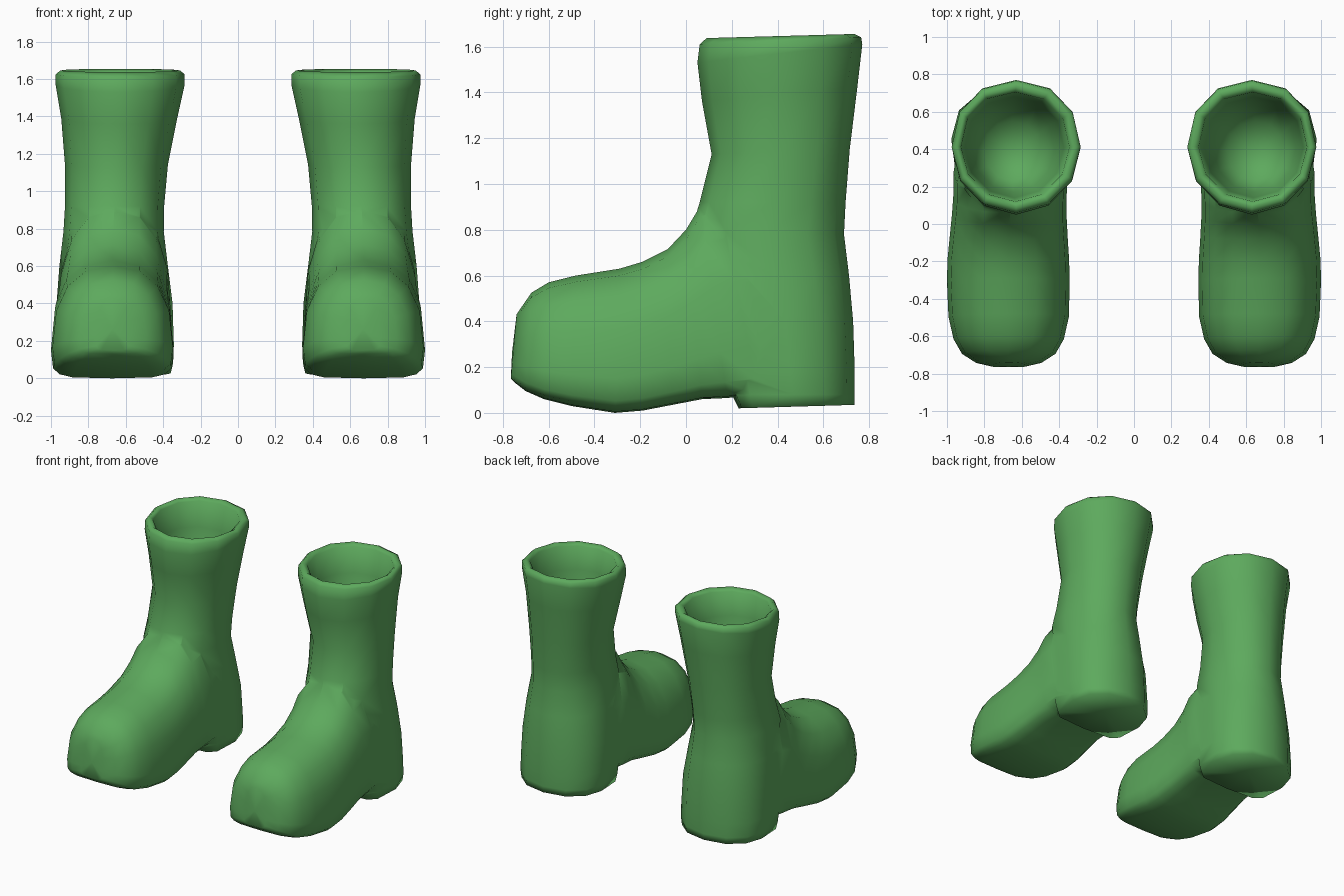
import bpy, bmesh, math
from mathutils import Vector

if "Cube" in bpy.data.objects:
    bpy.data.objects.remove(bpy.data.objects["Cube"], do_unlink=True)

green = bpy.data.materials.new("boot green")
green.use_nodes = True
colour = (0.11, 0.40, 0.11, 1)
green.diffuse_color = colour
green.node_tree.nodes["Principled BSDF"].inputs["Base Color"].default_value = colour

# Foot sections: top point (y, z), sole point (y, z), centre x, half width
foot_rows = [
    (-.74, .43, -.765, .15, .67, .09),
    (-.72, .46, -.745, .13, .67, .18),
    (-.675, .525, -.7, .095, .67, .25),
    (-.6, .57, -.62, .06, .67, .295),
    (-.48, .6, -.5, .03, .67, .322),
    (-.29, .63, -.31, 0, .672, .328),
    (-.19, .66, -.19, .01, .672, .325),
    (-.08, .715, -.06, .035, .67, .315),
    (0, .8, .07, .06, .667, .306),
    (.06, .9, .18, .065, .663, .303),
    (.14, .93, .32, .08, .66, .305),
    (.3, .9, .46, .1, .66, .28),
]
# Shaft sections: front point (y, z), back point (y, z), centre x, half width,
# squareness of the front
heel_rows = [
    (.23, .02, .735, .035, .66, .3, 5),
    (.2, .08, .737, .08, .66, .313, 4),
    (.17, .18, .737, .18, .66, .317, 3.5),
    (.14, .4, .73, .4, .66, .31, 2.7),
    (.08, .6, .712, .6, .665, .29, 2.4),
    (.02, .79, .69, .78, .665, .268, 2.2),
]
leg_rows = [
    (.06, .92, .697, .92, .66, .265, 2.1),
    (.112, 1.13, .715, 1.15, .65, .275, 2),
    (.07, 1.36, .748, 1.42, .635, .31, 2),
    (.05, 1.53, .77, 1.61, .63, .345, 2),
    (.06, 1.61, .765, 1.64, .63, .345, 2),
    (.09, 1.637, .735, 1.655, .63, .32, 2),
]
lining_rows = [
    (.12, 1.615, .705, 1.635, .635, .29, 2),
    (.14, 1.45, .68, 1.45, .64, .265, 2),
    (.17, 1.25, .64, 1.25, .645, .22, 2),
    (.23, 1.1, .55, 1.1, .65, .15, 2),
]


def foot_section(row):
    """Domed upper over a wide, flat sole."""
    return row, 2.4, 4.5, .24


def shaft_section(row):
    """Round back, with the front squared off by the row's own amount."""
    return row[:6], row[6], 2.15, .5


def section_points(section, sides, side):
    """Rounded outline strung between two points of the side profile."""
    (ay, az, by, bz, cx, half), front_square, back_square, waist = section
    front, back = Vector((0, ay, az)), Vector((0, by, bz))
    middle = back.lerp(front, waist)
    for i in range(sides):
        angle = math.tau * i / sides
        c, s = math.cos(angle), math.sin(angle)
        square, end = (front_square, front) if c > 0 else (back_square, back)
        point = middle.lerp(end, abs(c) ** (2 / square))
        point.x = side * (cx + half * math.copysign(abs(s) ** (2 / square), s))
        yield point


def loft(name, sections, sides, side, start_bulge, end_bulge):
    """Closed skin over the sections, with a shallow fan at each end."""
    bm = bmesh.new()
    rings = [[bm.verts.new(p) for p in section_points(s, sides, side)] for s in sections]
    for lower, upper in zip(rings, rings[1:]):
        for i in range(sides):
            j = (i + 1) % sides
            bm.faces.new((lower[i], lower[j], upper[j], upper[i]))
    for ring, bulge in ((rings[0], start_bulge), (rings[-1], end_bulge)):
        centre = sum((v.co for v in ring), Vector()) / sides
        tip = bm.verts.new(centre + Vector(bulge))
        for i in range(sides):
            bm.faces.new((ring[i], ring[(i + 1) % sides], tip))
    bmesh.ops.recalc_face_normals(bm, faces=bm.faces)
    mesh = bpy.data.meshes.new(name)
    bm.to_mesh(mesh)
    bm.free()
    mesh.materials.append(green)
    obj = bpy.data.objects.new(name, mesh)
    bpy.context.collection.objects.link(obj)
    return obj


def build_boot(name, side):
    foot = loft("foot", [foot_section(r) for r in foot_rows], 16, side,
                (0, -.005, 0), (0, 0, 0))
    boot = loft(name, [shaft_section(r) for r in heel_rows + leg_rows + lining_rows],
                12, side, (0, 0, .005), (0, 0, -.04))
    # Join foot and shaft into one skin
    union = boot.modifiers.new("join foot", "BOOLEAN")
    union.operation = "UNION"
    union.solver = "EXACT"
    union.object = foot
    bpy.ops.object.select_all(action="DESELECT")
    boot.select_set(True)
    bpy.context.view_layer.objects.active = boot
    bpy.ops.object.modifier_apply(modifier=union.name)
    bpy.data.objects.remove(foot, do_unlink=True)
    bpy.ops.object.shade_smooth_by_angle(angle=math.radians(95))


build_boot("left_boot", 1)
build_boot("right_boot", -1)
